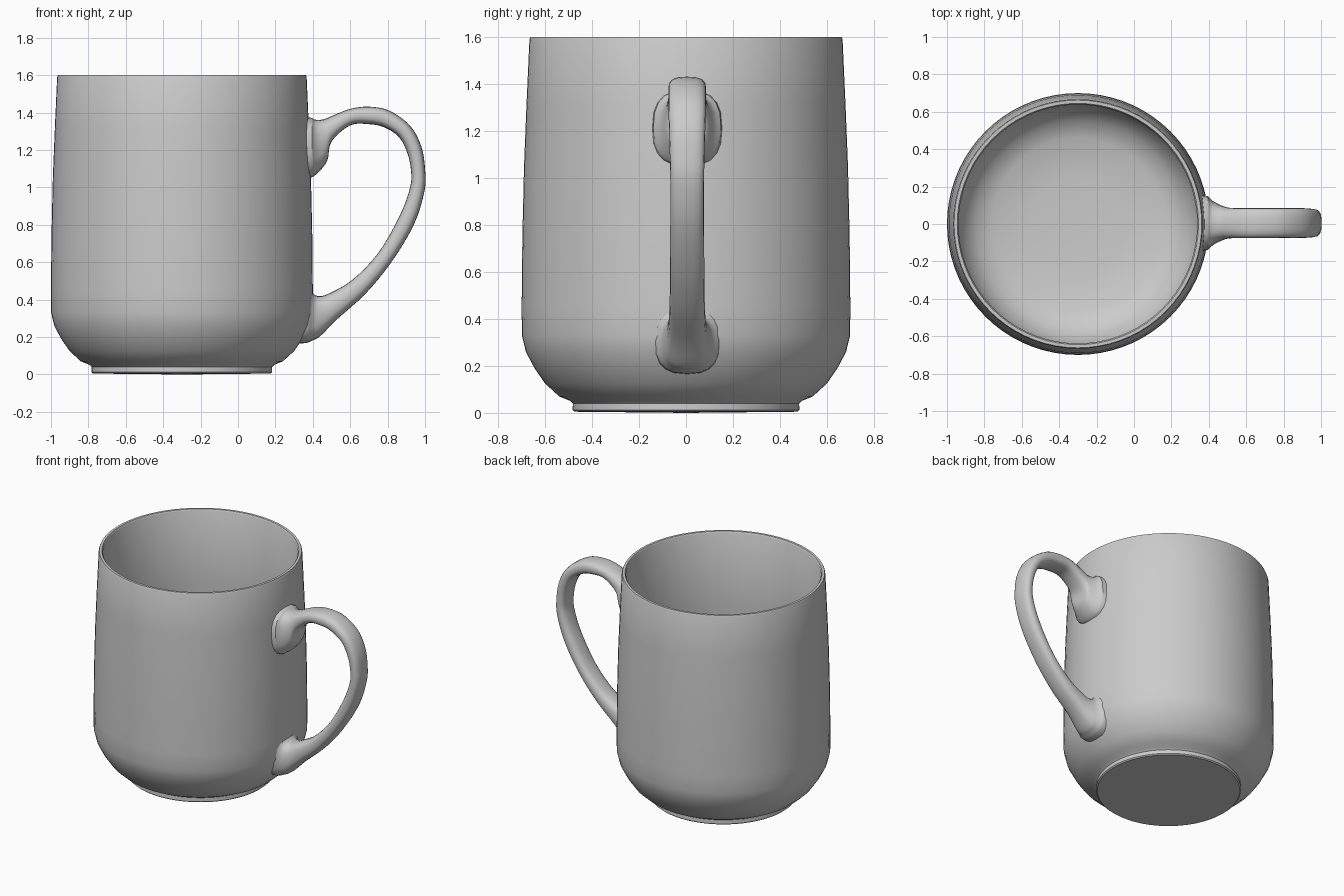
import bpy, bmesh
from math import sin, cos, pi, sqrt, copysign
from mathutils import Vector

if "Cube" in bpy.data.objects:
    bpy.data.objects.remove(bpy.data.objects["Cube"], do_unlink=True)

AXIS_X = -0.30

clay = bpy.data.materials.new("grey glaze")
clay.use_nodes = True
colour = (0.6, 0.6, 0.6, 1)
clay.diffuse_color = colour
clay.node_tree.nodes["Principled BSDF"].inputs["Base Color"].default_value = colour


def finish(bm, name):
    bmesh.ops.recalc_face_normals(bm, faces=bm.faces)
    mesh = bpy.data.meshes.new(name)
    bm.to_mesh(mesh)
    bm.free()
    mesh.materials.append(clay)
    obj = bpy.data.objects.new(name, mesh)
    bpy.context.collection.objects.link(obj)
    bpy.ops.object.select_all(action="DESELECT")
    obj.select_set(True)
    bpy.context.view_layer.objects.active = obj
    bpy.ops.object.shade_smooth_by_angle(angle=pi / 5)
    return obj


def bridge(bm, rings):
    for a, b in zip(rings, rings[1:]):
        for i in range(len(a)):
            j = (i + 1) % len(a)
            bm.faces.new((a[i], a[j], b[j], b[i]))


def smooth_path(points, steps):
    """Catmull-Rom interpolation through a list of vectors."""
    pts = [points[0]] + points + [points[-1]]
    out = []
    for p0, p1, p2, p3 in zip(pts, pts[1:], pts[2:], pts[3:]):
        for k in range(steps):
            t = k / steps
            out.append(0.5 * (2 * p1 + (p2 - p0) * t
                              + (2 * p0 - 5 * p1 + 4 * p2 - p3) * t * t
                              + (3 * p1 - p0 - 3 * p2 + p3) * t ** 3))
    return out + [points[-1]]


# Cup body: outer and inner wall as (radius, height), turned about its axis
foot = [(0.475, 0.005), (0.483, 0.012), (0.482, 0.04)]
outer = [(0.495, 0.052), (0.54, 0.07), (0.60, 0.125), (0.645, 0.19),
         (0.682, 0.26), (0.699, 0.33), (0.70, 0.45), (0.697, 0.75),
         (0.69, 1.05), (0.68, 1.30), (0.667, 1.59)]
rim = [(0.662, 1.602), (0.645, 1.602)]
inner = [(0.638, 1.59), (0.655, 1.05), (0.665, 0.45), (0.655, 0.32),
         (0.61, 0.21), (0.55, 0.14), (0.46, 0.10), (0.25, 0.085)]


def wall_radius(z):
    for (r0, z0), (r1, z1) in zip(outer, outer[1:]):
        if z0 <= z <= z1:
            return r0 + (r1 - r0) * (z - z0) / (z1 - z0)
    return outer[0][0]


def make_body():
    bm = bmesh.new()
    sides = 72
    rings = [[bm.verts.new((AXIS_X + r * cos(2 * pi * i / sides),
                            r * sin(2 * pi * i / sides), z))
              for i in range(sides)]
             for r, z in foot + outer + rim + inner]
    bridge(bm, rings)
    # closed underside and inner floor
    for ring, z in ((rings[0], 0.0), (rings[-1], 0.08)):
        hub = bm.verts.new((AXIS_X, 0, z))
        for i in range(sides):
            bm.faces.new((ring[i], ring[(i + 1) % sides], hub))
    return finish(bm, "cup_body")


# Handle stations: outer edge x, z; inner edge x, z; half width
stations = [
    (0.39, 1.375, 0.39, 1.05, 0.15), (0.415, 1.362, 0.43, 1.08, 0.118),
    (0.46, 1.365, 0.478, 1.145, 0.094), (0.52, 1.39, 0.50, 1.245, 0.082),
    (0.60, 1.42, 0.60, 1.332, 0.08), (0.70, 1.432, 0.70, 1.338, 0.08),
    (0.81, 1.41, 0.78, 1.322, 0.08), (0.92, 1.33, 0.86, 1.27, 0.08),
    (0.98, 1.22, 0.905, 1.185, 0.077), (1.0, 1.10, 0.925, 1.09, 0.074),
    (0.997, 0.98, 0.92, 1.00, 0.072), (0.94, 0.80, 0.865, 0.85, 0.072),
    (0.82, 0.60, 0.75, 0.65, 0.073), (0.68, 0.43, 0.61, 0.505, 0.075),
    (0.53, 0.295, 0.48, 0.43, 0.082), (0.44, 0.205, 0.43, 0.42, 0.10),
    (0.40, 0.182, 0.405, 0.43, 0.115), (0.36, 0.165, 0.39, 0.45, 0.14)]


def rounded(v):
    return copysign(abs(v) ** 0.75, v)


def make_handle():
    bm = bmesh.new()
    edges = smooth_path([Vector(s) for s in stations], 4)
    sides = 20
    rings = []
    for n, (ox, oz, ix, iz, half) in enumerate(edges):
        ring = []
        for k in range(sides):
            a = 2 * pi * k / sides
            t = 0.5 + 0.5 * rounded(cos(a))
            y = half * rounded(sin(a))
            x, z = ix + (ox - ix) * t, iz + (oz - iz) * t
            # end sections sink into the curved wall
            if n in (0, len(edges) - 1):
                x = AXIS_X + sqrt((wall_radius(z) - 0.012) ** 2 - y * y)
            ring.append(bm.verts.new((x, y + 0.005, z)))
        rings.append(ring)
    bridge(bm, rings)
    for ring in (rings[0], rings[-1]):
        bm.faces.new(ring)
    return finish(bm, "handle")


make_body()
make_handle()
